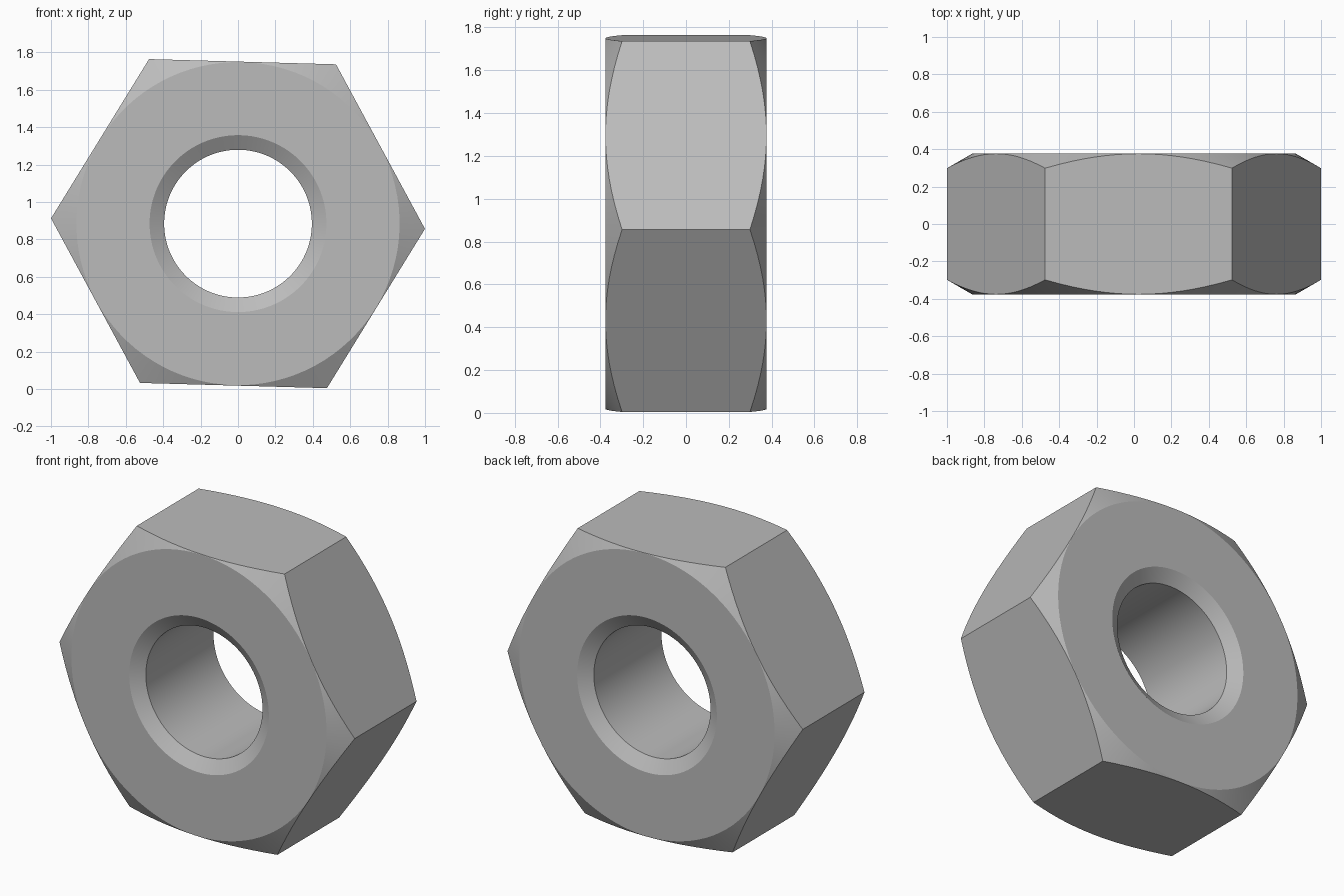
import bpy
import bmesh
from math import cos, sin, pi, radians, tan

cube = bpy.data.objects.get("Cube")
if cube:
    bpy.data.objects.remove(cube, do_unlink=True)

CENTRE_Z = 0.884
HALF = 0.377            # half thickness
APOTHEM = cos(pi / 6)   # hexagon with corner radius 1
BORE, MOUTH, SINK = 0.395, 0.473, 0.05
FACE_RADIUS = APOTHEM - 0.002
TILT = radians(-1.6)
STEPS = 96              # multiple of 6, so corners fall on a step


def section(angle):
    """Closed radial cross-section (radius, depth) of the nut at an angle."""
    outer = APOTHEM / cos(angle % (pi / 3) - pi / 6)
    shoulder = HALF - (outer - FACE_RADIUS) * tan(pi / 6)
    half = [(BORE, HALF - SINK), (MOUTH, HALF), (FACE_RADIUS, HALF), (outer, shoulder)]
    return half + [(r, -y) for r, y in reversed(half)]


# Steel material
steel = bpy.data.materials.new("steel_grey")
steel.use_nodes = True
colour = (0.5, 0.5, 0.5, 1)
steel.diffuse_color = colour
steel.node_tree.nodes["Principled BSDF"].inputs["Base Color"].default_value = colour

# Hexagonal nut: sweep the cross-section round the bore axis
bm = bmesh.new()
rings = []
for i in range(STEPS):
    a = 2 * pi * i / STEPS
    rings.append([bm.verts.new((r * cos(a + TILT), y, r * sin(a + TILT)))
                  for r, y in section(a)])
for i, ring in enumerate(rings):
    following = rings[(i + 1) % STEPS]
    for j in range(len(ring)):
        k = (j + 1) % len(ring)
        bm.faces.new((ring[j], ring[k], following[k], following[j]))
bmesh.ops.recalc_face_normals(bm, faces=bm.faces)

mesh = bpy.data.meshes.new("hex_nut")
bm.to_mesh(mesh)
bm.free()
mesh.materials.append(steel)
nut = bpy.data.objects.new("hex_nut", mesh)
nut.location.z = CENTRE_Z
bpy.context.collection.objects.link(nut)

# Smooth bore and chamfers, crisp edges
bpy.ops.object.select_all(action="DESELECT")
nut.select_set(True)
bpy.context.view_layer.objects.active = nut
bpy.ops.object.shade_smooth_by_angle(angle=radians(25))
